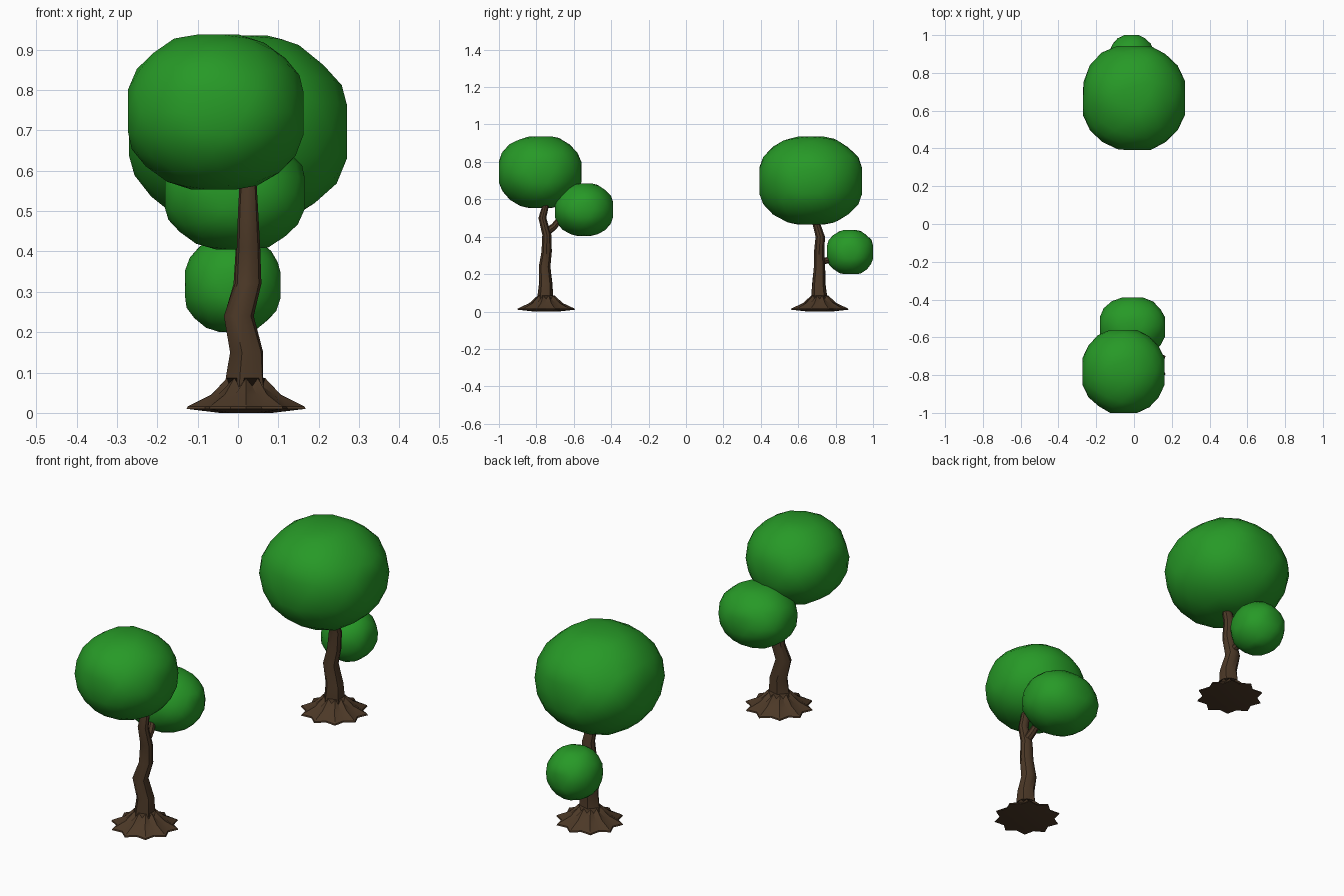
import bpy, bmesh
from math import sin, cos, pi, radians
from mathutils import Vector, noise

cube = bpy.data.objects.get("Cube")
if cube:
    bpy.data.objects.remove(cube, do_unlink=True)


def material(name, color):
    m = bpy.data.materials.new(name)
    m.use_nodes = True
    m.diffuse_color = (*color, 1)
    m.node_tree.nodes["Principled BSDF"].inputs["Base Color"].default_value = (*color, 1)
    return m


LEAF = material("leaf green", (0.02, 0.32, 0.02))
BARK = material("bark brown", (0.072, 0.04, 0.02))


def finish(bm, name, mat, angle):
    bmesh.ops.recalc_face_normals(bm, faces=bm.faces)
    mesh = bpy.data.meshes.new(name)
    bm.to_mesh(mesh)
    bm.free()
    mesh.materials.append(mat)
    mesh.shade_smooth()
    mesh.set_sharp_from_angle(angle=radians(angle))
    obj = bpy.data.objects.new(name, mesh)
    bpy.context.collection.objects.link(obj)
    return obj


def crown(name, center, radii):
    """Lumpy ball with slightly flattened top, bottom and sides."""
    bm = bmesh.new()
    bmesh.ops.create_icosphere(bm, subdivisions=3, radius=1)
    flat = 0.94
    for v in bm.verts:
        p = v.co * (1 + 0.04 * noise.noise(v.co * 2 + Vector(center) * 5))
        v.co = [c + r * max(-flat, min(flat, q)) / flat
                for c, r, q in zip(center, radii, p)]
    finish(bm, name, LEAF, 40)


def loft(name, rings, angle):
    """Skin a list of closed point rings and cap both ends."""
    bm = bmesh.new()
    loops = [[bm.verts.new(p) for p in ring] for ring in rings]
    n = len(loops[0])
    for a, b in zip(loops, loops[1:]):
        for i in range(n):
            j = (i + 1) % n
            bm.faces.new((a[i], a[j], b[j], b[i]))
    bm.faces.new(loops[0])
    bm.faces.new(loops[-1])
    finish(bm, name, BARK, angle)


def ring(x, y, z, r, n=10, squash=1.0, star=0.0, wave=0.0):
    """Ring whose odd points are pushed outward and its even ones pulled in."""
    pts = []
    for i in range(n):
        s = 1 if i % 2 else -1
        t = 2 * pi * i / n
        rr = r * (1 + star * s)
        pts.append((x + rr * cos(t), y + rr * squash * sin(t), z + wave * s))
    return pts


def trunk(name, stations):
    loft(name, [ring(x, y, z, r, squash=0.88, star=st)
                for x, y, z, r, st in stations], 35)


def branch(name, path, radius):
    """Tapered limb following a short path."""
    pts = [Vector(p) for p in path]
    rings = []
    for i, p in enumerate(pts):
        d = pts[min(i + 1, len(pts) - 1)] - pts[max(i - 1, 0)]
        q = d.to_track_quat('Z', 'Y')
        r = radius * (1 - 0.12 * i)
        rings.append([p + q @ Vector(c) for c in ring(0, 0, 0, r, 8)])
    loft(name, rings, 35)


def root_skirt(name, x, y):
    """Star-edged flare around the trunk foot."""
    n = 20
    loft(name, [
        ring(x, y, 0.0, 0.065, n),
        ring(x, y, 0.010, 0.141, n, star=0.1),
        ring(x, y, 0.016, 0.138, n, star=0.1),
        ring(x, y, 0.045, 0.088, n, star=0.02),
        ring(x, y, 0.076, 0.050, n, squash=0.9, wave=0.01),
    ], 25)


# Front tree
FX, FY = 0.02, -0.748
root_skirt("front_tree_roots", FX, FY)
trunk("front_tree_trunk", [
    (FX, FY, 0.03, 0.054, 0.08), (FX, -0.752, 0.09, 0.046, 0.08),
    (0.023, -0.75, 0.15, 0.041, 0.04), (0.002, -0.756, 0.24, 0.037, 0),
    (0.025, -0.745, 0.32, 0.033, 0), (0.026, -0.744, 0.41, 0.029, 0),
    (0.025, -0.768, 0.50, 0.025, 0), (0.025, -0.75, 0.57, 0.021, 0),
    (0.0, -0.76, 0.66, 0.017, 0)])
branch("front_tree_branch", [(0.025, -0.75, 0.42), (0.02, -0.705, 0.455),
                             (0.01, -0.67, 0.50), (0, -0.61, 0.53)], 0.021)
crown("front_tree_main_crown", (-0.055, -0.78, 0.745), (0.217, 0.22, 0.192))
crown("front_tree_side_crown", (-0.008, -0.545, 0.545), (0.173, 0.155, 0.14))

# Back tree
BX, BY = 0.02, 0.715
root_skirt("back_tree_roots", BX, BY)
trunk("back_tree_trunk", [
    (BX, BY, 0.03, 0.054, 0.08), (BX, 0.712, 0.09, 0.046, 0.08),
    (0.023, 0.71, 0.15, 0.041, 0.04), (0.002, 0.714, 0.24, 0.036, 0),
    (0.022, 0.712, 0.32, 0.033, 0), (0.024, 0.718, 0.40, 0.030, 0),
    (0.02, 0.697, 0.47, 0.025, 0), (0.01, 0.68, 0.56, 0.02, 0)])
branch("back_tree_branch", [(0.01, 0.715, 0.265), (0.005, 0.76, 0.275),
                            (0, 0.79, 0.29), (-0.01, 0.84, 0.31)], 0.019)
crown("back_tree_main_crown", (0, 0.667, 0.70), (0.27, 0.275, 0.235))
crown("back_tree_side_crown", (-0.013, 0.877, 0.318), (0.118, 0.123, 0.118))
